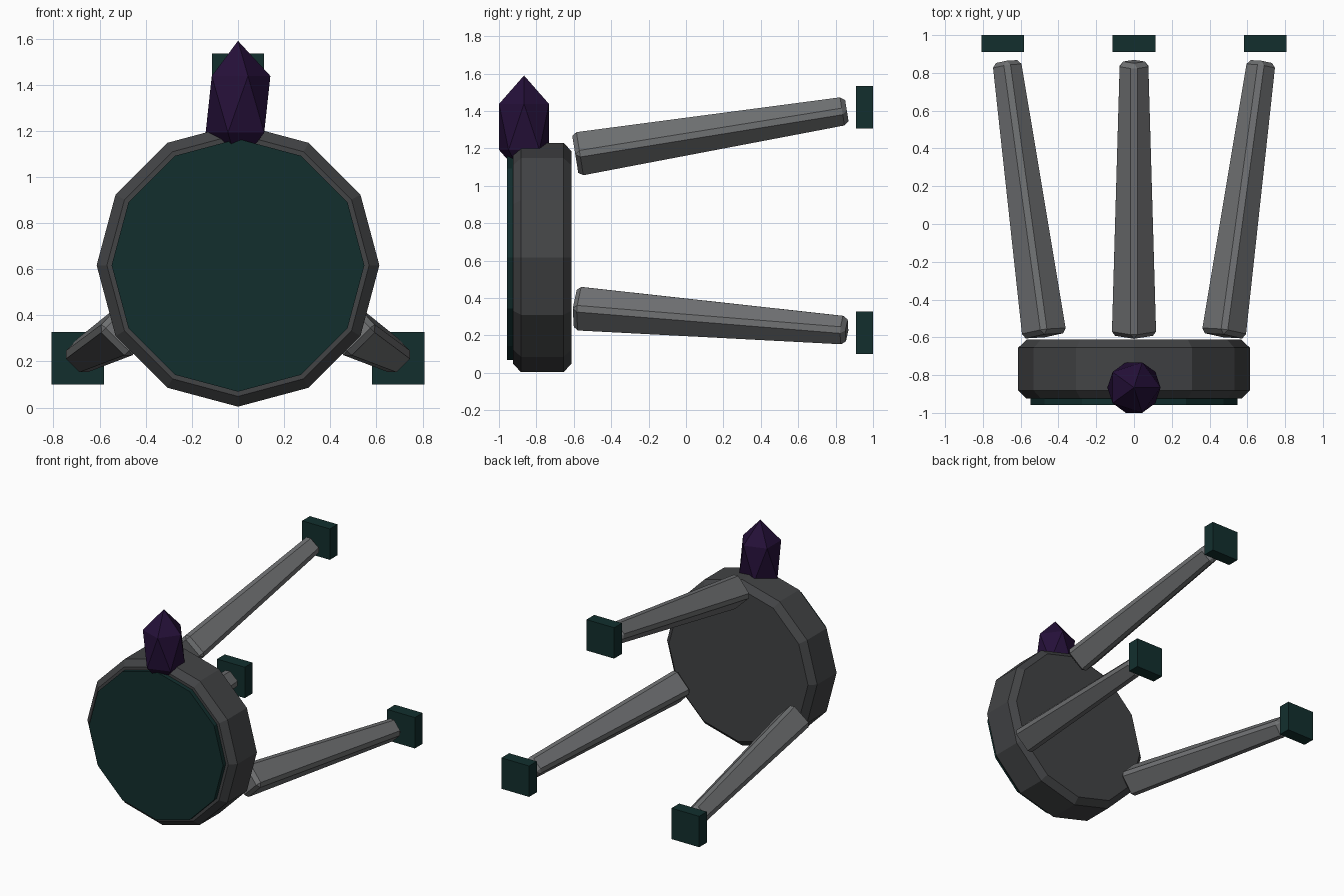
import bpy, bmesh, math
from mathutils import Vector, Matrix

if "Cube" in bpy.data.objects:
    bpy.data.objects.remove(bpy.data.objects["Cube"])


def material(name, rgb):
    m = bpy.data.materials.new(name)
    m.diffuse_color = (*rgb, 1)
    m.use_nodes = True
    m.node_tree.nodes["Principled BSDF"].inputs["Base Color"].default_value = m.diffuse_color
    return m


TEAL = material("dark_teal", (0.006, 0.028, 0.027))
PURPLE = material("dark_purple", (0.018, 0.005, 0.04))
CHARCOAL = material("charcoal", (0.055, 0.057, 0.06))
GREY = material("mid_grey", (0.16, 0.165, 0.17))


def finish(name, bm, mat, bevel=0):
    me = bpy.data.meshes.new(name)
    bm.to_mesh(me)
    bm.free()
    me.materials.append(mat)
    ob = bpy.data.objects.new(name, me)
    bpy.context.collection.objects.link(ob)
    if bevel:
        mod = ob.modifiers.new("chamfer", 'BEVEL')
        mod.width = bevel
        mod.segments = 1
        mod.limit_method = 'ANGLE'
        mod.angle_limit = math.radians(40)
    return ob


def rod(name, start, end, r1, r2, sides, mat, bevel=0):
    """Tapered prism between two points, kept upright around its axis."""
    a, b = Vector(start), Vector(end)
    d = b - a
    bm = bmesh.new()
    bmesh.ops.create_cone(bm, cap_ends=True, segments=sides,
                          radius1=r1, radius2=r2, depth=d.length)
    turn = d.to_track_quat('Y', 'Z').to_matrix().to_4x4()
    bm.transform(Matrix.Translation((a + b) / 2) @ turn
                 @ Matrix.Rotation(-math.pi / 2, 4, 'X'))
    return finish(name, bm, mat, bevel)


def box(name, center, size, mat):
    bm = bmesh.new()
    bmesh.ops.create_cube(bm, size=1)
    bm.transform(Matrix.Translation(center) @ Matrix.Diagonal((*size, 1)))
    return finish(name, bm, mat)


# round housing and its front plate
rod("housing", (0, -0.925, 0.617), (0, -0.612, 0.617), 0.613, 0.613, 12, CHARCOAL, 0.043)
rod("front_plate", (0, -0.957, 0.617), (0, -0.90, 0.617), 0.548, 0.548, 12, TEAL)

# crystal on top
bm = bmesh.new()
bmesh.ops.create_icosphere(bm, subdivisions=1, radius=1)
bm.transform(Matrix.Translation((0, -0.866, 1.315))
             @ Matrix.Diagonal((0.157, 0.157, 0.275, 1)))
finish("crystal", bm, PURPLE)

# three splayed struts with mounting pads at the back
struts = {
    "top": ((0, -0.592, 1.168), (0, 0.86, 1.402), (0, 1.421)),
    "right": ((0.474, -0.592, 0.345), (0.674, 0.86, 0.227), (0.695, 0.214)),
    "left": ((-0.474, -0.592, 0.345), (-0.674, 0.86, 0.227), (-0.695, 0.214)),
}
for side, (start, end, (px, pz)) in struts.items():
    rod(side + "_strut", start, end, 0.135, 0.093, 4, GREY, 0.025)
    box(side + "_pad", (px, 0.955, pz), (0.226, 0.09, 0.228), TEAL)
